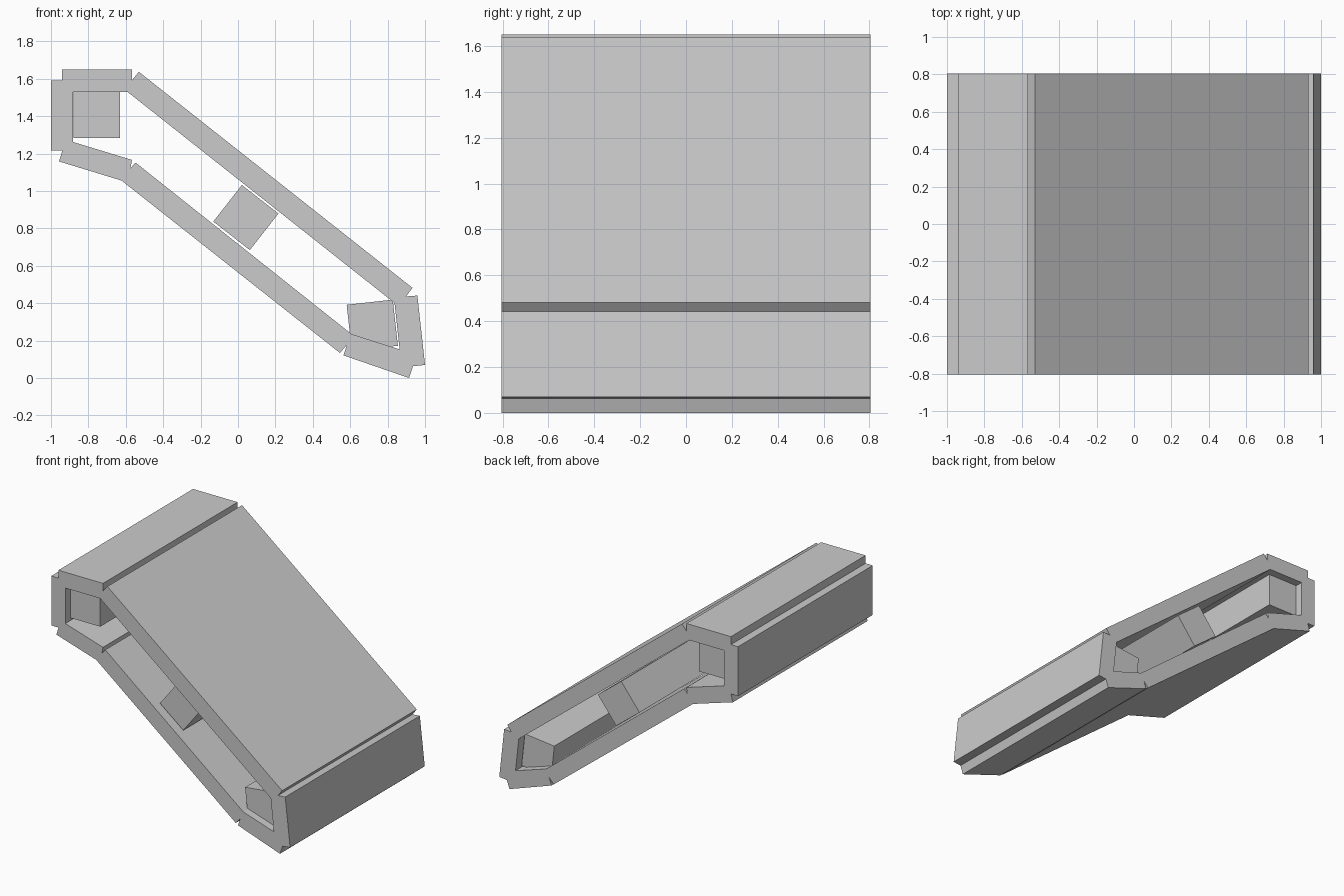
import bpy
import math

if "Cube" in bpy.data.objects:
    bpy.data.objects.remove(bpy.data.objects["Cube"])


def extrude_profile(name, loops, half_depth):
    """Extrude closed x-z loops (later loops are holes) along y into a mesh."""
    curve = bpy.data.curves.new(name, 'CURVE')
    curve.dimensions = '2D'
    curve.fill_mode = 'BOTH'
    curve.extrude = half_depth
    for pts in loops:
        sp = curve.splines.new('POLY')
        sp.points.add(len(pts) - 1)
        for p, (x, z) in zip(sp.points, pts):
            p.co = (x, z, 0, 1)
        sp.use_cyclic_u = True
        sp.use_smooth = False
    obj = bpy.data.objects.new(name, curve)
    bpy.context.collection.objects.link(obj)
    obj.rotation_euler = (math.pi / 2, 0, 0)
    bpy.ops.object.select_all(action='DESELECT')
    obj.select_set(True)
    bpy.context.view_layer.objects.active = obj
    bpy.ops.object.convert(target='MESH')
    bpy.ops.object.transform_apply(location=False, rotation=True, scale=False)
    bpy.ops.object.mode_set(mode='EDIT')
    bpy.ops.mesh.select_all(action='SELECT')
    bpy.ops.mesh.remove_doubles(threshold=0.0005)
    bpy.ops.mesh.normals_make_consistent(inside=False)
    bpy.ops.object.mode_set(mode='OBJECT')
    return bpy.context.object


def square(cx, cz, size, degrees):
    r = size / math.sqrt(2)
    return [(cx + r * math.cos(math.radians(degrees + 45 + 90 * i)),
             cz + r * math.sin(math.radians(degrees + 45 + 90 * i)))
            for i in range(4)]


# Sloped belt housing: a ring of panels with a small notch at every joint
outer = [(-0.94, 1.65), (-0.567, 1.65), (-0.567, 1.592), (-0.53, 1.637),
         (0.933, 0.482), (0.898, 0.436), (0.959, 0.441), (1.0, 0.07),
         (0.936, 0.063), (0.917, 0.005), (0.915, 0.0), (0.564, 0.121),
         (0.582, 0.177), (0.545, 0.134), (-0.623, 1.056), (-0.957, 1.158),
         (-0.939, 1.216), (-1.0, 1.216), (-1.0, 1.59), (-0.94, 1.59)]
outer.remove((0.917, 0.005))
inner = [(-0.882, 1.53), (-0.591, 1.53), (0.837, 0.401), (0.864, 0.153),
         (0.607, 0.235), (-0.548, 1.152), (-0.575, 1.121), (-0.567, 1.166),
         (-0.882, 1.262)]
extrude_profile("belt_housing", [outer, inner], 0.805)

# Square rollers inside the housing, slightly recessed at both ends
for name, cx, cz, angle in [("upper_roller", -0.756, 1.406, 0),
                            ("middle_roller", 0.042, 0.858, -38),
                            ("lower_roller", 0.718, 0.282, 6.3)]:
    extrude_profile(name, [square(cx, cz, 0.248, angle)], 0.745)
